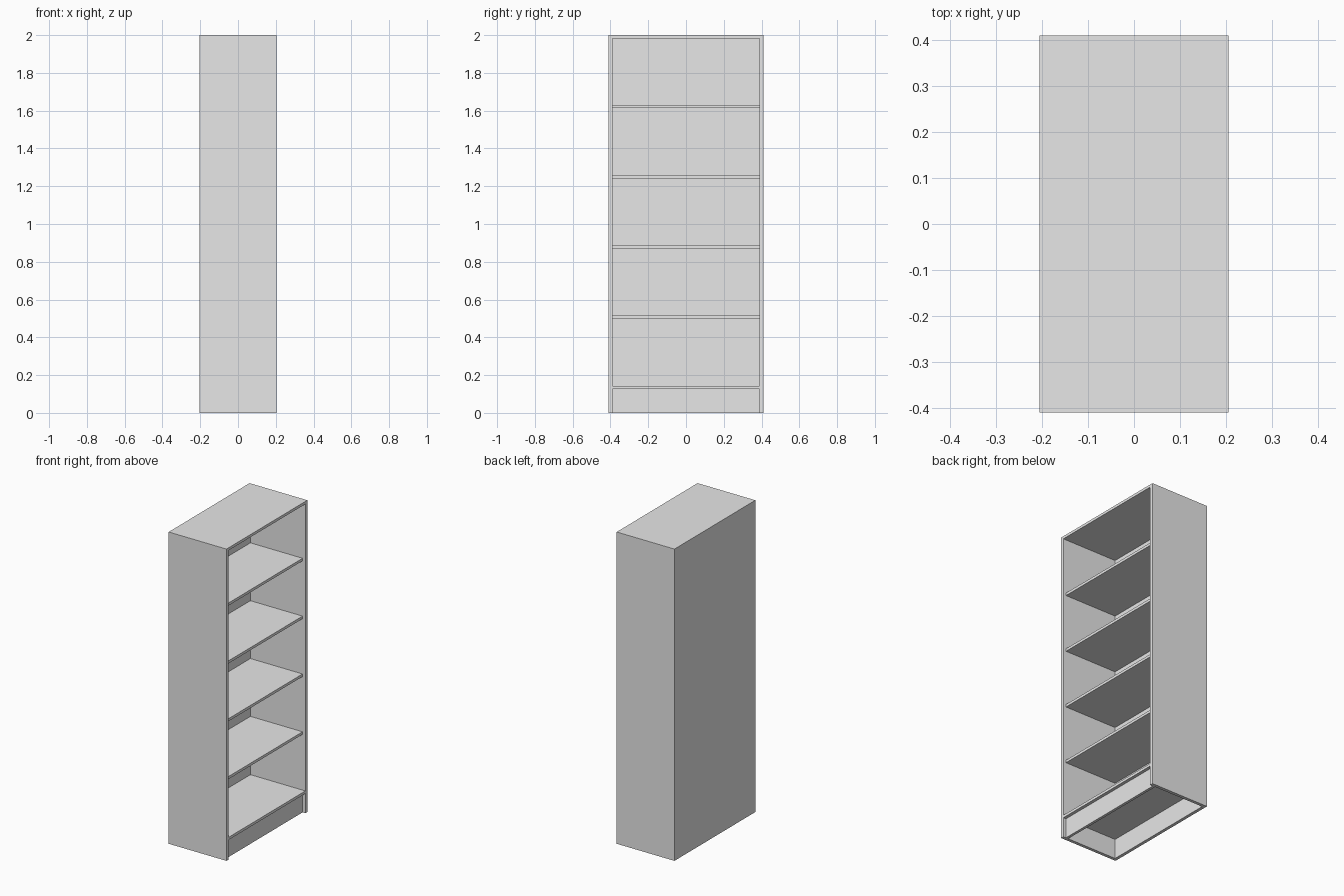
import bpy

# Remove the default cube only
cube = bpy.data.objects.get("Cube")
if cube:
    bpy.data.objects.remove(cube, do_unlink=True)

# Overall half sizes, board thickness and front recess
DEPTH, WIDTH, HEIGHT = 0.205, 0.41, 2.0
BOARD = 0.017
SIDE = 0.02
RECESS = 0.02
INNER = WIDTH - SIDE

grey = bpy.data.materials.new("light grey")
grey.use_nodes = True
colour = (0.8, 0.8, 0.8, 1)
grey.diffuse_color = colour
grey.node_tree.nodes["Principled BSDF"].inputs["Base Color"].default_value = colour


def board(name, low, high):
    """Flat-sided board between two opposite corners."""
    centre = [(a + b) / 2 for a, b in zip(low, high)]
    bpy.ops.mesh.primitive_cube_add(size=1, location=centre)
    obj = bpy.context.object
    obj.name = name
    obj.scale = [b - a for a, b in zip(low, high)]
    bpy.ops.object.transform_apply(location=False, rotation=False, scale=True)
    obj.data.materials.append(grey)
    return obj


# Side panels, full height
board("right_side_panel", (-DEPTH, -WIDTH, 0), (DEPTH, -INNER, HEIGHT))
board("left_side_panel", (-DEPTH, INNER, 0), (DEPTH, WIDTH, HEIGHT))

# Top panel, and back panel fitted between the sides
board("top_panel", (-DEPTH, -INNER, HEIGHT - BOARD), (DEPTH, INNER, HEIGHT))
back = -DEPTH + SIDE
board("back_panel", (-DEPTH, -INNER, 0), (back, INNER, HEIGHT - BOARD))

# Bottom board, flush with the front, above a recessed kick plate
bottom = 0.143
board("bottom_board", (back, -INNER, bottom - BOARD), (DEPTH, INNER, bottom))
board("kick_plate", (DEPTH - RECESS - BOARD, -INNER, 0),
      (DEPTH - RECESS, INNER, bottom - BOARD))

# Evenly spaced shelves, set back from the front
for i in range(4):
    top = 0.517 + i * 0.371
    board(f"shelf_{i + 1}", (back, -INNER, top - BOARD), (DEPTH - RECESS, INNER, top))
